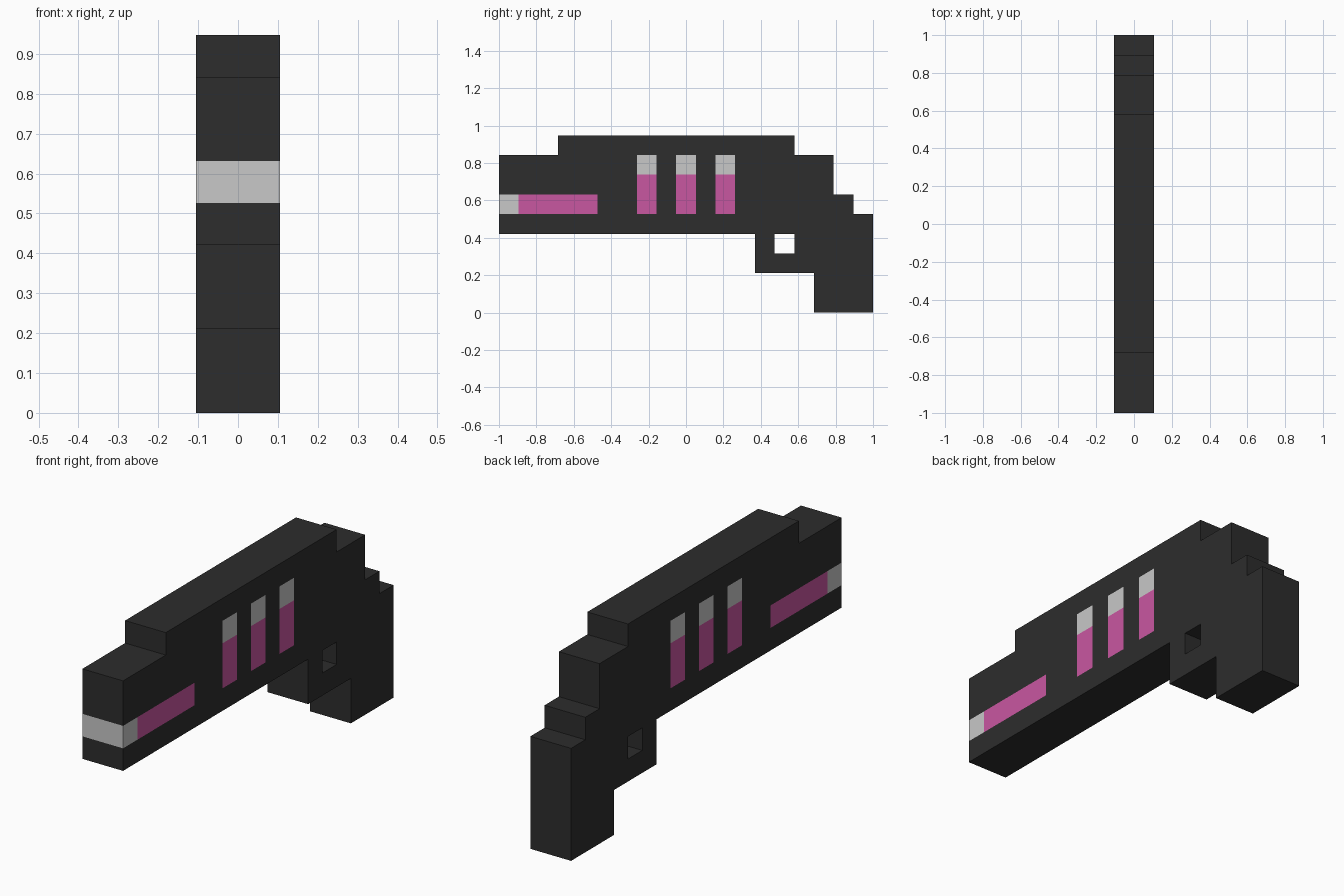
import bpy, bmesh, math

if "Cube" in bpy.data.objects:
    bpy.data.objects.remove(bpy.data.objects["Cube"])

U = 2 / 19          # one block of the grid
HALF = U            # half of the two-block width


def material(name, rgb):
    m = bpy.data.materials.new(name)
    m.diffuse_color = (*rgb, 1)
    m.use_nodes = True
    m.node_tree.nodes["Principled BSDF"].inputs["Base Color"].default_value = m.diffuse_color
    return m


DARK, GREY, PINK = 0, 1, 2
mats = [material("charcoal", (0.026, 0.026, 0.026)),
        material("light_grey", (0.58, 0.58, 0.58)),
        material("pink", (0.584, 0.095, 0.356))]

# Filled block columns (start, end) for every row from the bottom up
rows = [[(16, 19)], [(16, 19)], [(13, 19)], [(13, 14), (15, 19)],
        [(0, 19)], [(0, 18)], [(0, 17)], [(0, 17)], [(3, 15)]]
cells = {(y, z) for z, spans in enumerate(rows) for a, b in spans for y in range(a, b)}


def colour(y, z):
    if z == 5 and y < 5:                       # muzzle stripe
        return GREY if y == 0 else PINK
    if y in (7, 9, 11) and 5 <= z <= 7:        # three side windows
        return GREY if z == 7 else PINK
    return DARK


bm = bmesh.new()
cache = {}


def vert(x, y, z):
    key = (x, y, z)
    if key not in cache:
        cache[key] = bm.verts.new((x * HALF, y * U - 1, z * U))
    return cache[key]


def face(points, mat):
    bm.faces.new([vert(*p) for p in points]).material_index = mat


for y, z in sorted(cells):
    corners = [(y, z), (y + 1, z), (y + 1, z + 1), (y, z + 1)]
    # Painted side faces
    face([(1, *c) for c in corners], colour(y, z))
    face([(-1, *c) for c in reversed(corners)], colour(y, z))
    # Rim faces wherever the neighbouring block is empty
    for i, (dy, dz) in enumerate([(0, -1), (1, 0), (0, 1), (-1, 0)]):
        if (y + dy, z + dz) not in cells:
            a, b = corners[i], corners[(i + 1) % 4]
            front_stripe = dy == -1 and y == 0 and z == 5
            face([(-1, *a), (-1, *b), (1, *b), (1, *a)], GREY if front_stripe else DARK)

# Merge flat areas, keeping the colour borders
bmesh.ops.recalc_face_normals(bm, faces=bm.faces)
bmesh.ops.dissolve_limit(bm, angle_limit=math.radians(1), verts=bm.verts, edges=bm.edges,
                         delimit={'MATERIAL'})
mesh = bpy.data.meshes.new("blaster_body")
bm.to_mesh(mesh)
bm.free()
for m in mats:
    mesh.materials.append(m)
body = bpy.data.objects.new("blaster_body", mesh)
bpy.context.collection.objects.link(body)
